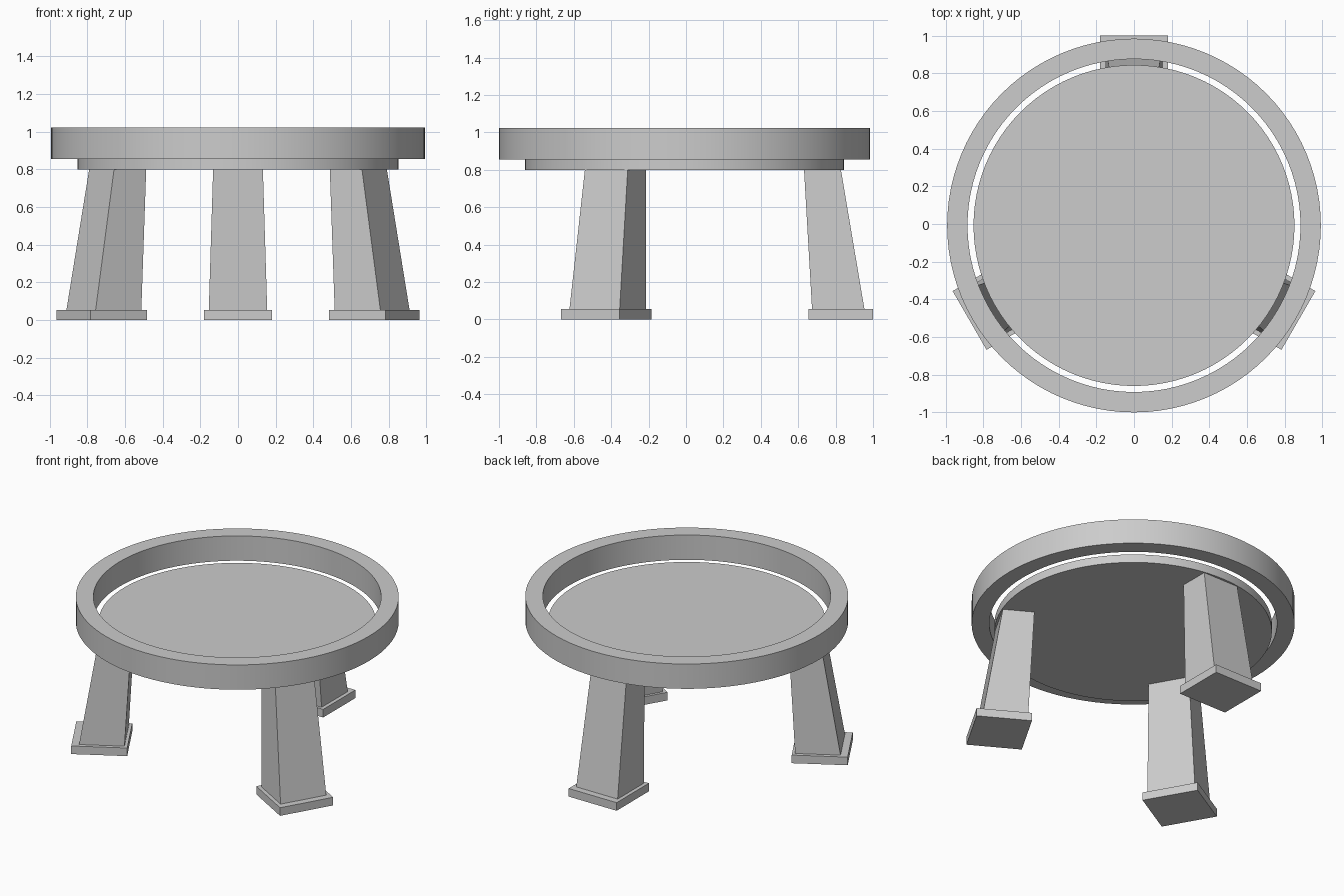
import bpy, bmesh, math
from mathutils import Matrix

if "Cube" in bpy.data.objects:
    bpy.data.objects.remove(bpy.data.objects["Cube"])

CY = -0.008      # centre of the round top in y
SIDES = 96

grey = bpy.data.materials.new("light grey")
grey.diffuse_color = (0.604, 0.604, 0.604, 1)
grey.use_nodes = True
grey.node_tree.nodes["Principled BSDF"].inputs["Base Color"].default_value = grey.diffuse_color


def finish(name, bm, smooth=False):
    """Turn a bmesh into a named, coloured object."""
    bmesh.ops.recalc_face_normals(bm, faces=bm.faces)
    mesh = bpy.data.meshes.new(name)
    bm.to_mesh(mesh)
    bm.free()
    mesh.materials.append(grey)
    obj = bpy.data.objects.new(name, mesh)
    bpy.context.collection.objects.link(obj)
    if smooth:
        bpy.ops.object.select_all(action='DESELECT')
        obj.select_set(True)
        bpy.context.view_layer.objects.active = obj
        bpy.ops.object.shade_smooth_by_angle(angle=math.radians(30))
    return obj


def ring(name, r_in, r_out, z0, z1):
    """Rectangular profile swept around the vertical axis."""
    bm = bmesh.new()
    loops = []
    for i in range(SIDES):
        a = 2 * math.pi * i / SIDES
        loops.append([bm.verts.new((r * math.cos(a), CY + r * math.sin(a), z))
                      for r, z in ((r_in, z0), (r_out, z0), (r_out, z1), (r_in, z1))])
    for i in range(SIDES):
        a, b = loops[i], loops[(i + 1) % SIDES]
        for k in range(4):
            n = (k + 1) % 4
            bm.faces.new((a[k], b[k], b[n], a[n]))
    return finish(name, bm, True)


def disc(name, r, z0, z1):
    bm = bmesh.new()
    bmesh.ops.create_cone(bm, cap_ends=True, segments=SIDES, radius1=r, radius2=r,
                          depth=z1 - z0, matrix=Matrix.Translation((0, CY, (z0 + z1) / 2)))
    return finish(name, bm, True)


def block(name, angle, low, high):
    """Tapered block; low/high = (half width, inner radius, outer radius, z)."""
    bm = bmesh.new()
    bmesh.ops.create_cube(bm, size=2)
    for v in bm.verts:
        w, r0, r1, z = high if v.co.z > 0 else low
        v.co = (v.co.x * w, r1 if v.co.y > 0 else r0, z)
    bm.transform(Matrix.Translation((0, CY, 0)) @ Matrix.Rotation(angle, 4, 'Z'))
    return finish(name, bm)


# Raised rim and the tabletop disc below it, with an open gap between them
ring("rim", 0.884, 0.992, 0.856, 1.024)
disc("tabletop", 0.852, 0.80, 0.856)

# Three splayed legs with square feet
for i, side in enumerate(("back", "front_left", "front_right")):
    ang = i * 2 * math.pi / 3
    block(side + "_leg", ang, (0.155, 0.682, 0.962, 0.055), (0.132, 0.639, 0.836, 0.802))
    block(side + "_foot", ang, (0.18, 0.663, 1.008, 0.0), (0.18, 0.663, 1.008, 0.055))
